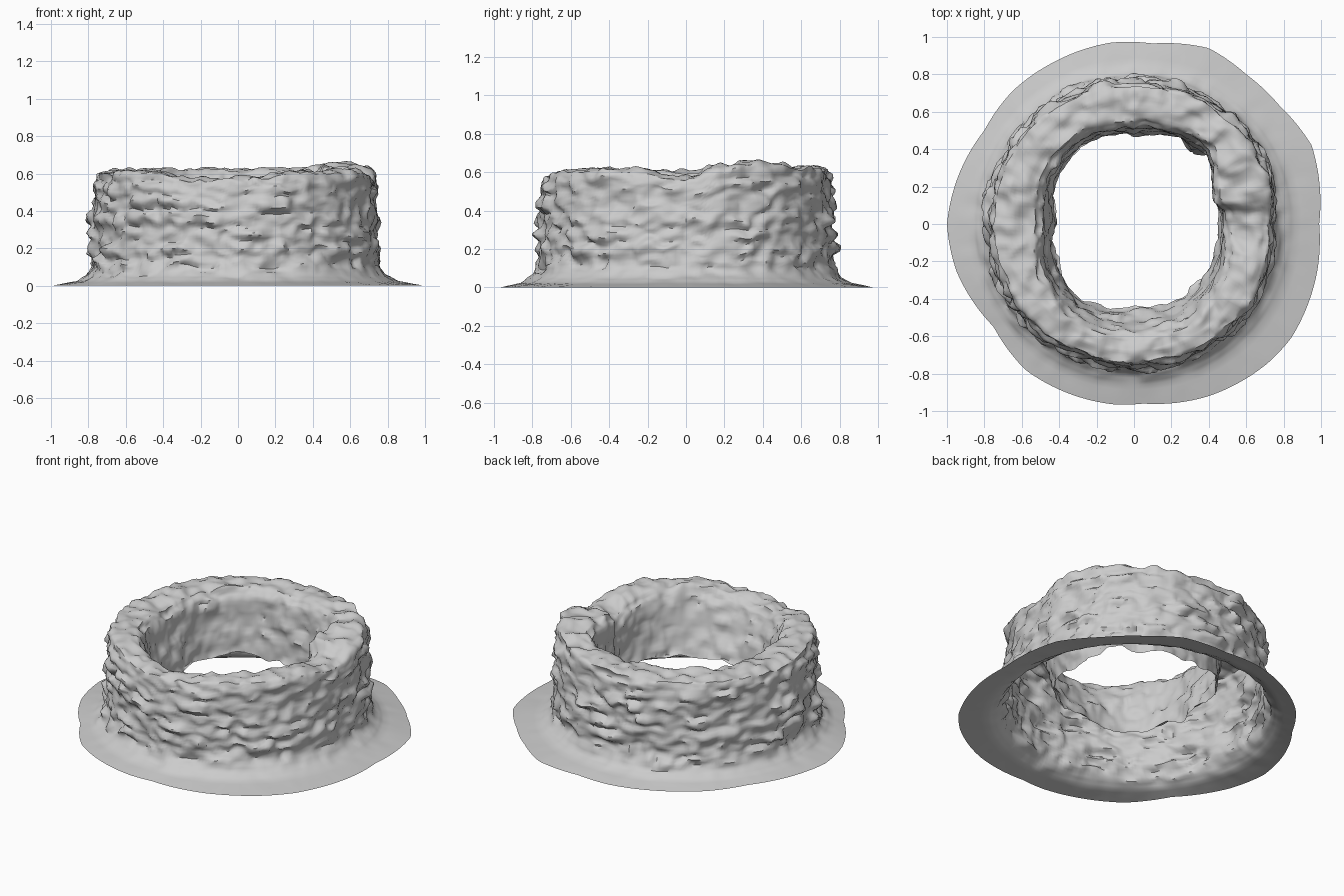
import bpy, bmesh, math, random
from mathutils import Vector, noise

if "Cube" in bpy.data.objects:
    bpy.data.objects.remove(bpy.data.objects["Cube"])

random.seed(7)
SEG = 240
TAU = math.tau

# Outline of the ground skirt seen from above
SKIRT = [(.99, 0), (.95, .42), (.78, .63), (.6, .8), (.4, .94), (.1, .965), (-.12, .97), (-.42, .87),
         (-.65, .71), (-.8, .5), (-.93, .28), (-1, 0), (-.95, -.25), (-.75, -.55), (-.58, -.78),
         (-.1, -.965), (.05, -.96), (.4, -.92), (.72, -.74), (.84, -.61), (.98, -.25)]


def lerp_loop(pairs, a):
    """Interpolate (angle, value) pairs around the circle."""
    pairs = sorted((p % TAU, v) for p, v in pairs)
    pairs = [(pairs[-1][0] - TAU, pairs[-1][1])] + pairs + [(pairs[0][0] + TAU, pairs[0][1])]
    for (a0, v0), (a1, v1) in zip(pairs, pairs[1:]):
        if a0 <= a <= a1:
            return v0 + (v1 - v0) * (a - a0) / max(a1 - a0, 1e-6)
    return pairs[0][1]


def degs(values):
    return [(math.radians(d), v) for d, v in values]


skirt_r = [(math.atan2(y, x), math.hypot(x, y)) for x, y in SKIRT]
# Inner edge of the rim, inner edge of the hole, rim height and outer radius offset, by direction
rim_in = degs([(-5, .48), (8, .49), (16, .44), (28, .48), (45, .56), (70, .53), (90, .51), (120, .54), (150, .52),
               (180, .48), (210, .55), (235, .57), (270, .57), (300, .58), (330, .53)])
hole_in = degs([(0, .445), (25, .47), (42, .54), (52, .48), (62, .52), (80, .485), (100, .475), (125, .50),
                (150, .47), (180, .41), (210, .46), (235, .49), (270, .435), (300, .46), (330, .47)])
rim_z = degs([(-14, .60), (-4, .565), (6, .59), (12, .635), (20, .645), (38, .65), (60, .63), (90, .62), (135, .62),
              (180, .61), (225, .62), (245, .585), (262, .575), (280, .60), (310, .62), (335, .61)])
outer_off = degs([(0, -.02), (40, .01), (90, -.005), (135, .01), (180, .01), (225, 0), (270, -.005), (320, 0)])

# Dry-stone courses: each row of stones has its own joints and bulges
COURSES = 8
courses = []
for c in range(COURSES):
    n = random.randint(19, 27)
    cuts = sorted((k + random.uniform(-.38, .38)) / n * TAU for k in range(n))
    courses.append((cuts, [random.uniform(-.024, .026) for _ in range(n)],
                    [random.uniform(-.8, .8) for _ in range(n)]))


def stone(a, z):
    """Relief of the stone wall at an angle and height."""
    q = Vector((math.cos(a), math.sin(a), z))
    z += .035 * noise.noise(q * 3.5) + .018 * noise.noise(q * 11)
    a += .035 * noise.noise(q * 9 + Vector((4, 1, 7)))
    f = min(max(z / .65, 0), .999) * COURSES
    c, v = int(f), f - int(f)
    cuts, bulge, tilt = courses[c]
    a %= TAU
    k = sum(1 for q in cuts if q <= a) % len(cuts)
    lo, hi = cuts[k - 1], cuts[k]
    if hi < lo:
        hi += TAU
    if a < lo:
        a += TAU
    u = (a - lo) / (hi - lo)
    edge = min(1, 4 * min(u, 1 - u)) * min(1, 3 * min(v, 1 - v))
    return (bulge[k] + .02 * tilt[k] * (2 * u - 1)) * edge - .013 * (1 - edge)


def rough(p, s):
    return (noise.noise(p * s) + .5 * noise.noise(p * s * 2.1)) * .7


def profile(a):
    """Cross-section from skirt edge, up the wall, over the rim, down inside: r, z, stone, lump, steps."""
    s, ri, rh, h, o = (lerp_loop(t, a) for t in (skirt_r, rim_in, hole_in, rim_z, outer_off))
    return [(s, .01, 0, 0, 4), (.86, .034, 0, .15, 3), (.81 + o / 2, .065, .3, .4, 3), (.783 + o, .12, 1, 1, 30),
            (.765 + o, h - .05, 1, 1, 4), (.742 + o, h - .002, .3, 1, 4), (.68, h + .012, 0, 1, 7),
            (ri + .04, h, 0, 1, 4), (ri, h - .045, .3, 1, 15), (rh, .215, .4, .7, 0)]


def section(a):
    prof = profile(a)
    pts = []
    for p, q in zip(prof, prof[1:]):
        for i in range(p[4]):
            t = i / p[4]
            pts.append([p[k] + (q[k] - p[k]) * t for k in range(4)])
    pts.append(list(prof[-1][:4]))
    out = []
    for i, (r, z, st, lump) in enumerate(pts):
        p0, p1 = pts[max(i - 1, 0)], pts[min(i + 1, len(pts) - 1)]
        n = Vector((p0[1] - p1[1], p0[0] - p1[0])).normalized()
        nr, nz = -n.x, n.y
        p = Vector((r * math.cos(a), r * math.sin(a), z))
        d = st * stone(a, z)
        # ridged noise gives the craggy, chipped look
        ridge = .35 - abs(noise.noise(Vector((p.x, p.y, p.z * 1.8)) * 8 + Vector((2, 8, 3))))
        d += lump * (.018 * rough(p, 6) + .016 * rough(Vector((p.x, p.y, p.z * 2)) + Vector((5, 3, 1)), 12)
                     + .03 * (ridge - .15))
        r += d * nr
        z += d * nz
        # sideways jitter makes small overhanging ledges
        z += lump * .016 * noise.noise(p * 13 + Vector((9, 2, 4)))
        b = a + lump * .02 * noise.noise(p * 12 + Vector((1, 6, 2)))
        if i == len(pts) - 1:
            z += .04 * noise.noise(p * 6)
        out.append(Vector((r * math.cos(b), r * math.sin(b), max(z, .004))))
    return out


# Stone ring with ground skirt: one open shell
bm = bmesh.new()
rings = [[bm.verts.new(p) for p in section(k / SEG * TAU)] for k in range(SEG)]
for k in range(SEG):
    A, B = rings[k], rings[(k + 1) % SEG]
    for i in range(len(A) - 1):
        bm.faces.new((A[i], B[i], B[i + 1], A[i + 1]))
lowest = min(v.co.z for v in bm.verts)
for v in bm.verts:
    v.co.z -= lowest
mesh = bpy.data.meshes.new("stone_ring")
bm.to_mesh(mesh)
bm.free()
ring = bpy.data.objects.new("stone_ring", mesh)
bpy.context.collection.objects.link(ring)
bpy.context.view_layer.objects.active = ring
ring.select_set(True)
bpy.ops.object.shade_smooth_by_angle(angle=math.radians(50))
